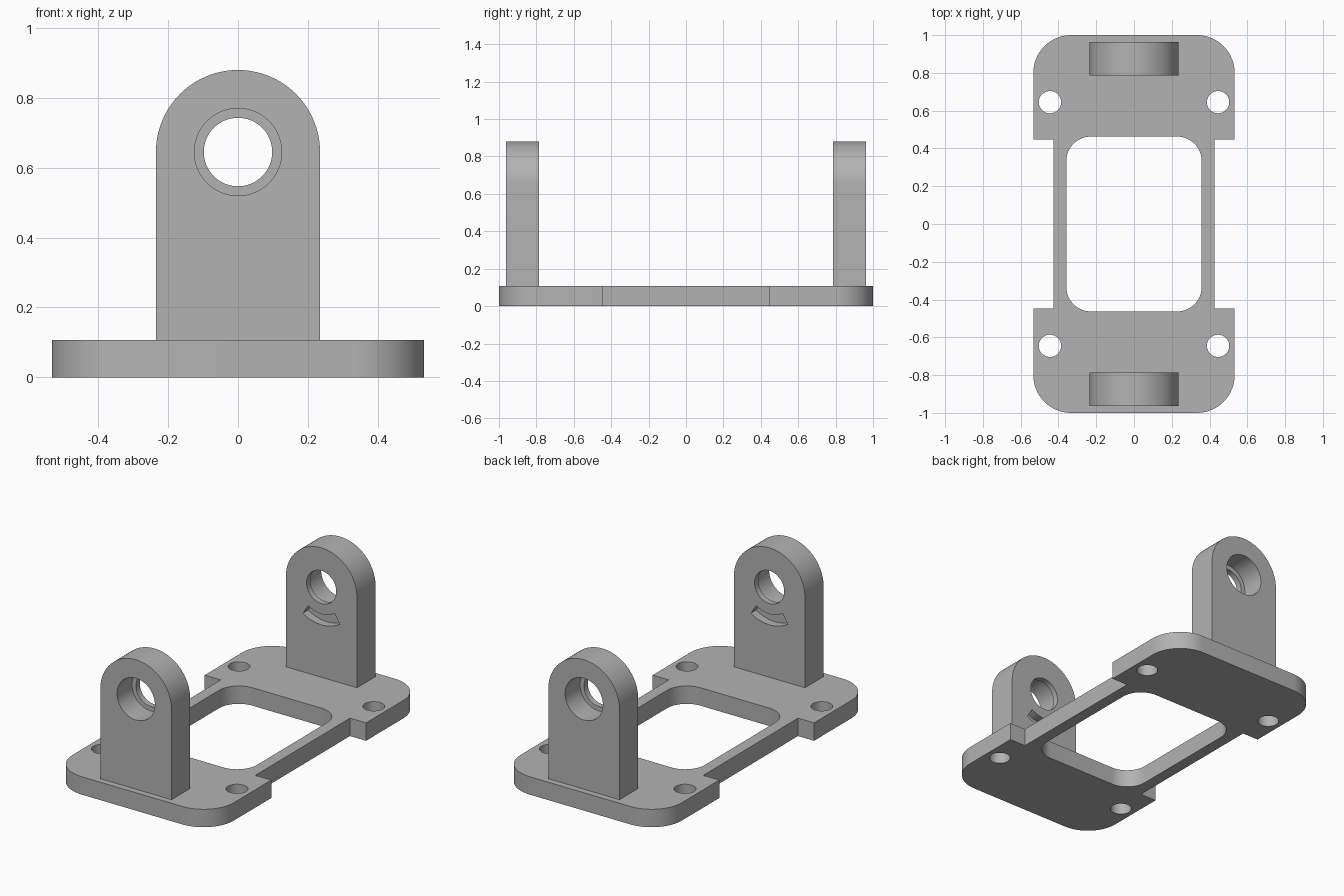
import bpy, bmesh, math

cube = bpy.data.objects.get("Cube")
if cube:
    bpy.data.objects.remove(cube, do_unlink=True)

grey = bpy.data.materials.new("machined grey")
grey.use_nodes = True
colour = (0.45, 0.45, 0.45, 1)
grey.diffuse_color = colour
grey.node_tree.nodes["Principled BSDF"].inputs["Base Color"].default_value = colour

BASE_H = 0.107
HOLE_Z = 0.645


def arc(cx, cy, r, start, end, n=16):
    """Points along an arc, angles in degrees."""
    angles = [math.radians(start + (end - start) * i / n) for i in range(n + 1)]
    return [(cx + r * math.cos(a), cy + r * math.sin(a)) for a in angles]


def circle(cx, cy, r, n=64):
    return arc(cx, cy, r, 0, 360, n)[:-1]


def prism(name, points, lo, hi, upright=False):
    """Extrude an outline along z, or along y when upright."""
    bm = bmesh.new()
    place = (lambda p, d: (p[0], d, p[1])) if upright else (lambda p, d: (p[0], p[1], d))
    face = bm.faces.new([bm.verts.new(place(p, lo)) for p in points])
    new = bmesh.ops.extrude_face_region(bm, geom=[face])["geom"]
    shift = (0, hi - lo, 0) if upright else (0, 0, hi - lo)
    bmesh.ops.translate(bm, vec=shift, verts=[g for g in new if isinstance(g, bmesh.types.BMVert)])
    bmesh.ops.recalc_face_normals(bm, faces=bm.faces)
    mesh = bpy.data.meshes.new(name)
    bm.to_mesh(mesh)
    bm.free()
    mesh.materials.append(grey)
    obj = bpy.data.objects.new(name, mesh)
    bpy.context.collection.objects.link(obj)
    return obj


def activate(obj):
    bpy.ops.object.select_all(action="DESELECT")
    obj.select_set(True)
    bpy.context.view_layer.objects.active = obj


def cut(obj, cutters):
    """Subtract each cutter, then smooth the curved walls."""
    activate(obj)
    for cutter in cutters:
        mod = obj.modifiers.new("cut", "BOOLEAN")
        mod.operation = "DIFFERENCE"
        mod.solver = "EXACT"
        mod.object = cutter
        bpy.ops.object.modifier_apply(modifier=mod.name)
        bpy.data.objects.remove(cutter, do_unlink=True)
    activate(obj)
    bpy.ops.object.shade_smooth_by_angle(angle=math.radians(30))


# Base plate: one quarter of the waisted outline, mirrored to all four
quarter = [(0.427, 0.447), (0.533, 0.447)] + arc(0.333, 0.8, 0.2, 0, 90)
half = quarter + [(-x, y) for x, y in reversed(quarter)]
base = prism("base_plate", half + [(-x, -y) for x, y in half], 0, BASE_H)

# Central rounded window and four screw holes
corner = arc(0.228, 0.333, 0.13, 0, 90)
top = corner + [(-x, y) for x, y in reversed(corner)]
cutters = [prism("window_cutter", top + [(-x, -y) for x, y in top], -0.1, 0.3)]
for sx in (-1, 1):
    for sy in (-1, 1):
        cutters.append(prism("screw_cutter", circle(sx * 0.445, sy * 0.645, 0.059, 48), -0.1, 0.3))
cut(base, cutters)

# Round-topped lugs, the back one turned half way round
INNER, OUTER = -0.787, -0.963
for name, turn in (("front_lug", 0), ("back_lug", math.pi)):
    outline = [(-0.235, BASE_H), (0.235, BASE_H)] + arc(0, HOLE_Z, 0.235, 0, 180, 40)
    lug = prism(name, outline, OUTER, INNER, True)
    # Through bore, outer counterbore and curved slot on the inner face
    slot = arc(0, HOLE_Z, 0.225, 237, 303) + arc(0, HOLE_Z, 0.16, 303, 237)
    cut(lug, [
        prism("bore_cutter", circle(0, HOLE_Z, 0.098), -1.1, -0.6, True),
        prism("counterbore_cutter", circle(0, HOLE_Z, 0.125), -1.1, INNER - 0.035, True),
        prism("slot_cutter", slot, INNER - 0.05, -0.6, True),
    ])
    lug.rotation_euler.z = turn
